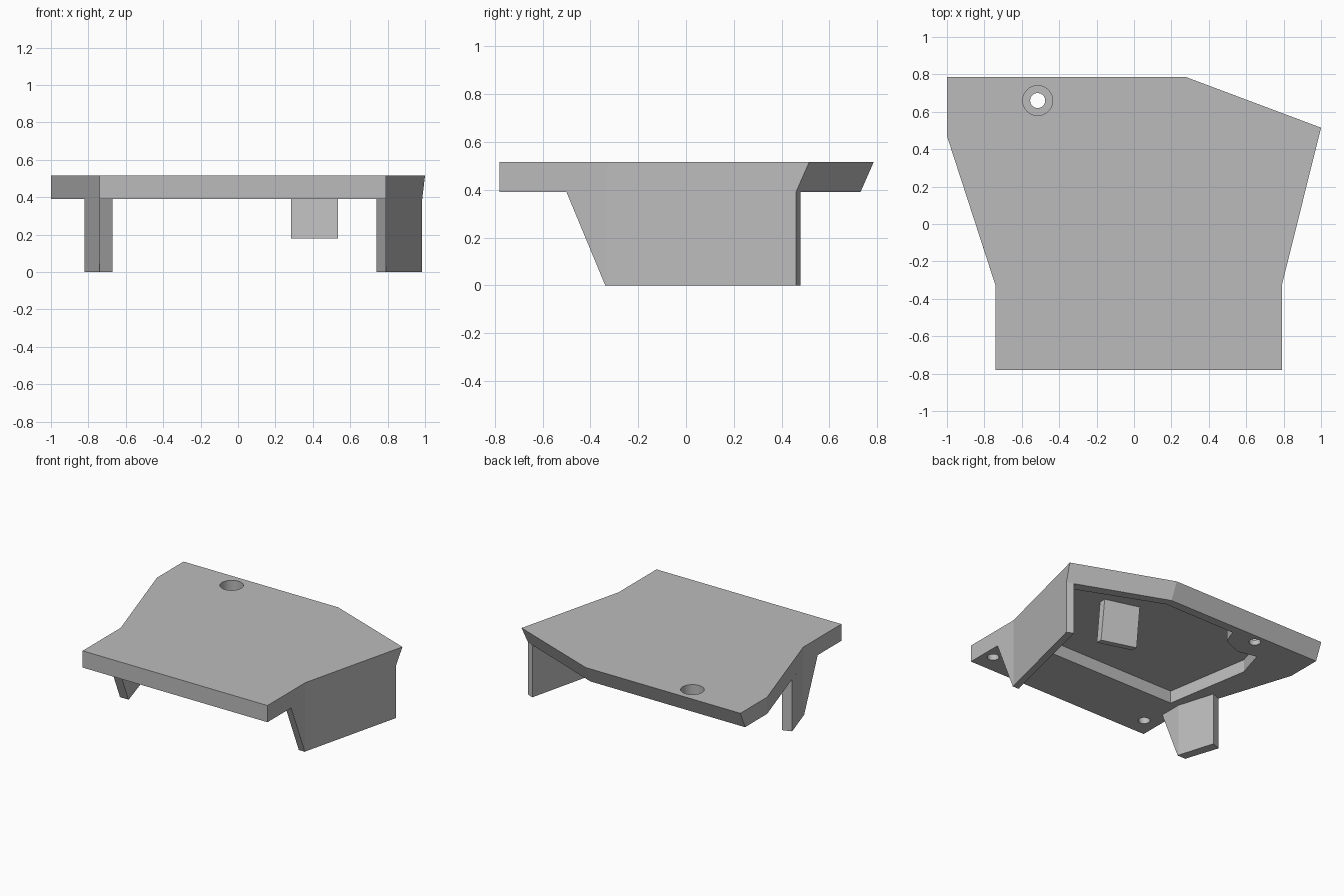
import bpy
import bmesh

cube = bpy.data.objects.get("Cube")
if cube:
    bpy.data.objects.remove(cube, do_unlink=True)

grey = bpy.data.materials.new("light_grey")
grey.use_nodes = True
color = (0.5, 0.5, 0.5, 1)
grey.diffuse_color = color
grey.node_tree.nodes["Principled BSDF"].inputs["Base Color"].default_value = color


def loft(name, low, high, z0, z1):
    """Solid between a lower and an upper outline (both counter-clockwise)."""
    bm = bmesh.new()
    a = [bm.verts.new((x, y, z0)) for x, y in low]
    b = [bm.verts.new((x, y, z1)) for x, y in high]
    n = len(a)
    bm.faces.new(a[::-1])
    bm.faces.new(b)
    for i in range(n):
        j = (i + 1) % n
        bm.faces.new((a[i], a[j], b[j], b[i]))
    bmesh.ops.recalc_face_normals(bm, faces=bm.faces)
    mesh = bpy.data.meshes.new(name)
    bm.to_mesh(mesh)
    bm.free()
    mesh.materials.append(grey)
    obj = bpy.data.objects.new(name, mesh)
    bpy.context.collection.objects.link(obj)
    return obj


def drill(name, x, y, radius, z0, z1):
    bpy.ops.mesh.primitive_cylinder_add(vertices=48, radius=radius, depth=z1 - z0,
                                        location=(x, y, (z0 + z1) / 2))
    obj = bpy.context.object
    obj.name = name
    obj.data.materials.append(grey)
    return obj


def cut(target, cutter):
    bpy.context.view_layer.objects.active = target
    mod = target.modifiers.new("cut", 'BOOLEAN')
    mod.operation = 'DIFFERENCE'
    mod.solver = 'EXACT'
    mod.object = cutter
    bpy.ops.object.modifier_apply(modifier=mod.name)
    bpy.data.objects.remove(cutter, do_unlink=True)


UNDER, TOP, CEILING = 0.39, 0.515, 0.483

# Top plate with a bevelled back edge
front = [(-1, 0.47), (-0.74, -0.33), (-0.74, -0.78), (0.79, -0.78), (0.79, -0.33)]
plate = loft("top_plate",
             front + [(0.985, 0.46), (0.28, 0.73), (-1, 0.73)],
             front + [(1, 0.515), (0.28, 0.785), (-1, 0.785)], UNDER, TOP)

# Pocket in the underside, stepping around the back screw hole
pocket = [(-0.61, -0.34), (0.74, -0.34), (0.91, 0.41), (0.274, 0.667),
          (-0.317, 0.663), (-0.36, 0.55), (-0.51, 0.487), (-0.653, 0.518), (-0.717, 0.304)]
cut(plate, loft("pocket_cutter", pocket, pocket, 0.2, CEILING))

# Counterbored through hole and two blind holes
cut(plate, drill("hole_cutter", -0.515, 0.66, 0.04, 0.2, 0.7))
cut(plate, drill("counterbore_cutter", -0.515, 0.66, 0.08, 0.43, 0.7))
for x in (-0.625, 0.713):
    cut(plate, drill("blind_hole_cutter", x, -0.638, 0.04, 0.2, 0.47))


# Side supports: bent walls whose front edge slopes back toward the floor
def support(name, outer_x, inner_x, outer_end, inner_end):
    def outline(y):
        return [(outer_x, y), (outer_x, -0.33), outer_end,
                inner_end, (inner_x, -0.33), (inner_x, y)]
    return loft(name, outline(-0.338), outline(-0.5), 0, UNDER)


support("left_wall", 0.79, 0.74, (0.985, 0.46), (0.936, 0.48))
support("right_leg", -0.74, -0.67, (-0.82, -0.084), (-0.753, -0.06))

# Small leaning tab hanging from the pocket ceiling
loft("hanging_tab",
     [(0.283, 0.32), (0.535, 0.245), (0.535, 0.29), (0.283, 0.365)],
     [(0.283, 0.35), (0.535, 0.28), (0.535, 0.33), (0.283, 0.40)], 0.18, CEILING + 0.01)
